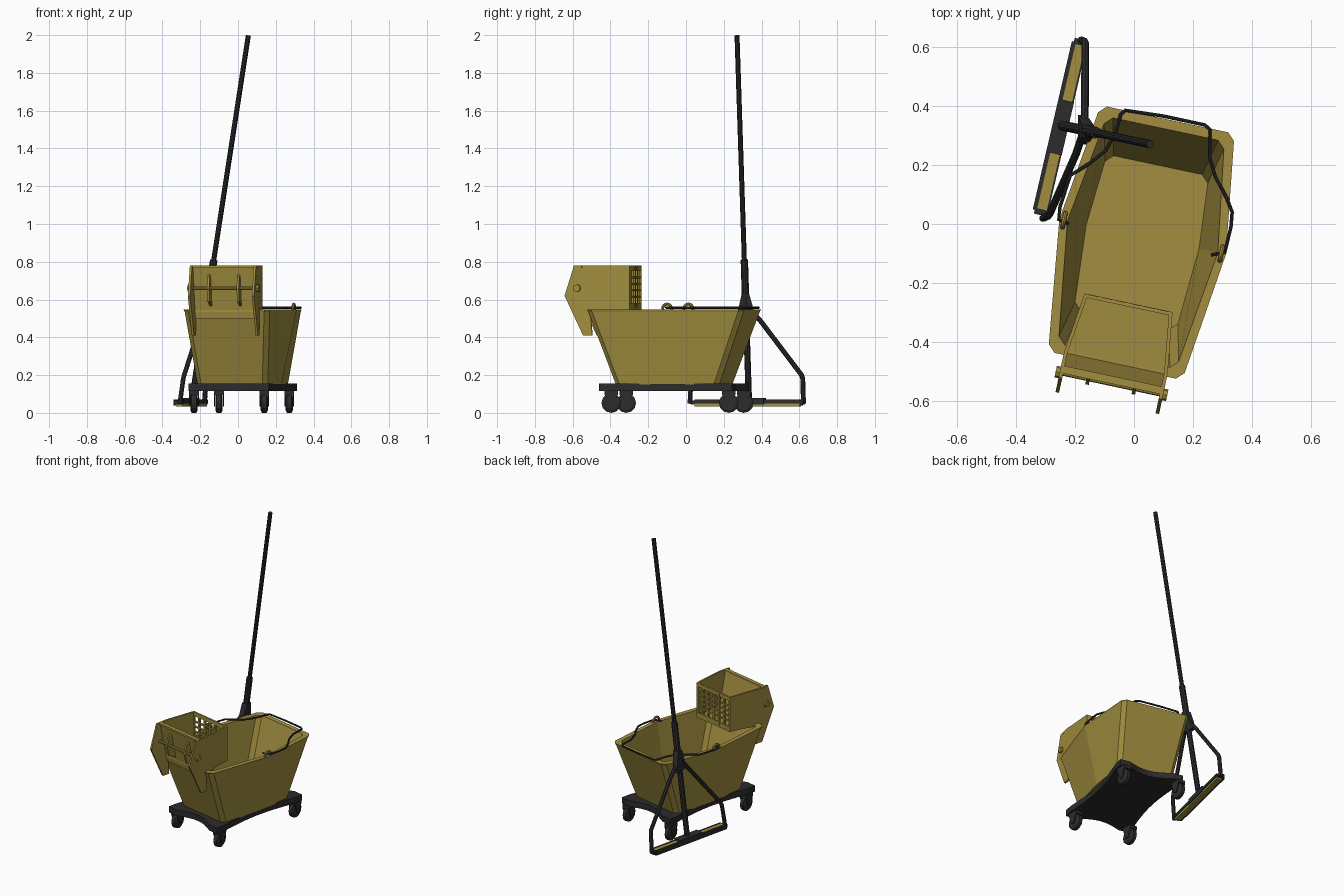
import bpy, bmesh, math
from mathutils import Matrix, Vector

if "Cube" in bpy.data.objects:
    bpy.data.objects.remove(bpy.data.objects["Cube"])


def material(name, col):
    m = bpy.data.materials.new(name)
    m.diffuse_color = (*col, 1)
    m.use_nodes = True
    m.node_tree.nodes["Principled BSDF"].inputs["Base Color"].default_value = m.diffuse_color
    return m


YEL = material("yellow_plastic", (0.36, 0.27, 0.05))
BLK = material("black_plastic", (0.025, 0.025, 0.027))
A = math.radians(-12)
BUCKET = Matrix.Translation((0.025, -0.063, 0)) @ Matrix.Rotation(A, 4, 'Z')
HEAD = Matrix.Translation((-0.25, 0.328, 0)) @ Matrix.Rotation(math.radians(-13.1), 4, 'Z')
ID = Matrix.Identity(4)


def add(name, verts, faces, mat, M=ID):
    me = bpy.data.meshes.new(name)
    me.from_pydata([tuple(v) for v in verts], [], faces)
    bm = bmesh.new()
    bm.from_mesh(me)
    bmesh.ops.recalc_face_normals(bm, faces=bm.faces)
    bm.to_mesh(me)
    bm.free()
    me.materials.append(mat)
    ob = bpy.data.objects.new(name, me)
    ob.matrix_world = M
    bpy.context.collection.objects.link(ob)
    return ob


def loft(name, rings, mat, M=ID):
    n = len(rings[0])
    verts = [v for r in rings for v in r]
    faces = [(k*n+i, k*n+(i+1) % n, (k+1)*n+(i+1) % n, (k+1)*n+i)
             for k in range(len(rings)-1) for i in range(n)]
    faces += [tuple(range(n))[::-1], tuple(range((len(rings)-1)*n, len(rings)*n))]
    return add(name, verts, faces, mat, M)


def box(name, x, y, z, mat, M=ID):
    return loft(name, [[(x[0], y[0], h), (x[1], y[0], h), (x[1], y[1], h), (x[0], y[1], h)] for h in z], mat, M)


def tube(name, pts, r, mat, M=ID, res=2, closed=False):
    cu = bpy.data.curves.new(name, 'CURVE')
    cu.dimensions = '3D'
    cu.bevel_depth, cu.bevel_resolution, cu.use_fill_caps = r, res, True
    sp = cu.splines.new('POLY')
    sp.points.add(len(pts)-1)
    for p, q in zip(sp.points, pts):
        p.co = (*q, 1)
    sp.use_cyclic_u = closed
    cu.materials.append(mat)
    ob = bpy.data.objects.new(name, cu)
    ob.matrix_world = M
    bpy.context.collection.objects.link(ob)
    bpy.ops.object.select_all(action='DESELECT')
    ob.select_set(True)
    bpy.context.view_layer.objects.active = ob
    bpy.ops.object.convert(target='MESH')
    bpy.ops.object.shade_smooth_by_angle()
    return ob


# Bucket: hexagonal tapered tub with chamfered corners, hollow
def outline(hw, hm, hl, z, c=0.025):
    half = [(hw-c, -hl), (hw, -hl+c), (hm, 0.02), (hw, hl-c), (hw-c, hl)]
    return [(x, y, z) for x, y in half] + [(-x, y, z) for x, y in half[::-1]]


loft("bucket", [outline(.19, .205, .28, .15), outline(.23, .285, .42, .535),
                outline(.235, .288, .426, .548), outline(.207, .26, .393, .548),
                outline(.178, .195, .268, .165)], YEL, BUCKET)

# Base plate with concave sides
quarter = []
for i in range(7):
    t = i/6
    quarter.append((.218 - .03*math.sin(t*math.pi/2), .30*(1-t)))
ends = [(.15*t, .36 - .045*math.cos(t*math.pi/2)) for t in (0, .25, .5, .75, 1)]
q = ends + [(.218, .36)] + quarter
ring = q[:-1] + [(x, -y) for x, y in q[::-1]][:-1]
ring += [(-x, -y) for x, y in q[:-1]] + [(-x, y) for x, y in q[::-1]][:-1]
loft("base_plate", [[(x, y, z) for x, y in ring] for z in (.115, .155)], BLK, BUCKET)

# Casters
for su in (-1, 1):
    for sv in (-1, 1):
        p = BUCKET @ Vector((su*.19, sv*.318, 0)) + Vector((-.006, .018, 0))
        T = Matrix.Translation(p)
        rings = []
        for x, r in ((-.019, .038), (-.012, .052), (.012, .052), (.019, .038)):
            rings.append([(x, r*math.cos(a*math.pi/6), .052 + r*math.sin(a*math.pi/6)) for a in range(12)])
        loft("caster_wheel", rings, BLK, T)
        for s in (-1, 1):
            add_x = sorted((s*.02, s*.026))
            loft("caster_fork", [[(x, -.035, .098), (x, -.012, .035), (x, .012, .035), (x, .035, .098)]
                                 for x in add_x], BLK, T)
        box("caster_top", (-.026, .026), (-.035, .035), (.096, .118), BLK, T)


# Wringer side panels
def wu(v):
    return .152 + .13*min(.208, max(0, -.208 - v))


side = [(-.208, .78), (-.416, .78), (-.504, .78), (-.555, .62), (-.455, .41),
        (-.405, .41), (-.416, .53), (-.208, .55)]
for s in (-1, 1):
    loft("wringer_side", [[(s*(wu(v)-d), v, z) for v, z in side] for d in (0, .012)], YEL, BUCKET)

# Wringer sloped front wall, floor and lip
loft("wringer_front", [[(-.175, v, z), (.175, v, z), (.175, v+.012, z), (-.175, v+.012, z)]
                       for v, z in ((-.42, .50), (-.48, .772))], YEL, BUCKET)
loft("wringer_floor", [[(-.175, -.43, z), (.175, -.43, z), (.152, -.208, z+.01), (-.152, -.208, z+.01)]
                       for z in (.535, .547)], YEL, BUCKET)
box("wringer_lip", (-.178, .178), (-.488, -.462), (.768, .78), YEL, BUCKET)

# Wringer grate
for i in range(7):
    u = -.144 + .048*i
    box("grate_upright", (u-.007, u+.007), (-.22, -.208), (.55, .78), YEL, BUCKET)
for z0, z1 in [(.55, .578)] + [(.61+.034*i, .619+.034*i) for i in range(4)] + [(.755, .78)]:
    box("grate_crossbar", (-.152, .152), (-.221, -.209), (z0, z1), YEL, BUCKET)

# Wringer rod with end knobs and brackets
tube("wringer_rod", [(-.19, -.487, .66), (.19, -.487, .66)], .009, YEL, BUCKET)
for s in (-1, 1):
    tube("rod_knob", [(s*.178, -.487, .66), (s*.193, -.487, .66)], .02, YEL, BUCKET)
    loft("rod_bracket", [[(s*.08+d, v, z) for v, z in ((-.465, .735), (-.49, .72), (-.508, .66), (-.49, .59),
                          (-.435, .565))] for d in (-.006, .006)], YEL, BUCKET)

# Handle pivot rings and wire bail handle
for s in (-1, 1):
    tube("handle_ring", [(s*.272, .02+.024*math.cos(a*math.pi/8), .552+.024*math.sin(a*math.pi/8))
                         for a in range(16)], .008, YEL, BUCKET, closed=True)
bail = [(-.22, 0), (-.255, .015), (-.25, .06), (-.215, .165), (-.15, .205), (-.095, .25), (-.062, .31),
        (-.045, .37), (-.03, .385), (.1, .365), (.24, .335), (.257, .32), (.256, .225), (.275, .16),
        (.315, .085), (.332, .04), (.328, -.01), (.308, -.095), (.26, -.105)]
tube("bail_handle", [(x, y, .557) for x, y in bail], .006, BLK)


# Mop pole, sleeve and shaft
def pole(z):
    return Vector((.055 - .154*(2-z), .27 + .0325*(2-z), z))


tube("mop_pole", [pole(1.998), pole(.7)], .0135, BLK, res=3)
tube("mop_sleeve", [pole(.81), pole(.56)], .02, BLK, res=3)
tube("mop_shaft", [pole(.58), pole(.06)], .017, BLK, res=3)
rings = []
for z, h, w in ((.63, .02, .02), (.57, .035, .018), (.5, .05, .014)):
    c = pole(z)
    rings.append([(c.x-w, c.y-h, z), (c.x+w, c.y-h, z), (c.x+w, c.y+h, z), (c.x-w, c.y+h, z)])
loft("mop_collar", rings, BLK)

# Mop brace arms
tube("brace_arm_back", [(-.168, .33, .56), (-.166, .40, .48), (-.165, .612, .2), (-.168, .618, .18),
                        (-.178, .622, .05)], .013, BLK)
tube("brace_arm_front", [(-.175, .30, .56), (-.195, .24, .48), (-.285, .035, .2), (-.29, .028, .18),
                         (-.308, .02, .05)], .013, BLK)

# Mop head: sponge pad held in a dark channel
box("mop_pad", (-.014, .022), (-.285, .285), (.034, .066), YEL, HEAD)
box("head_rail", (-.027, -.013), (-.292, .292), (.04, .071), BLK, HEAD)
box("head_rail_thin", (.02, .026), (-.285, .285), (.05, .07), BLK, HEAD)
box("head_clamp", (-.027, .027), (-.092, .092), (.045, .08), BLK, HEAD)
for s in (-1, 1):
    box("head_tab", (-.02, .02), sorted((s*.28, s*.305)), (.045, .066), BLK, HEAD)
